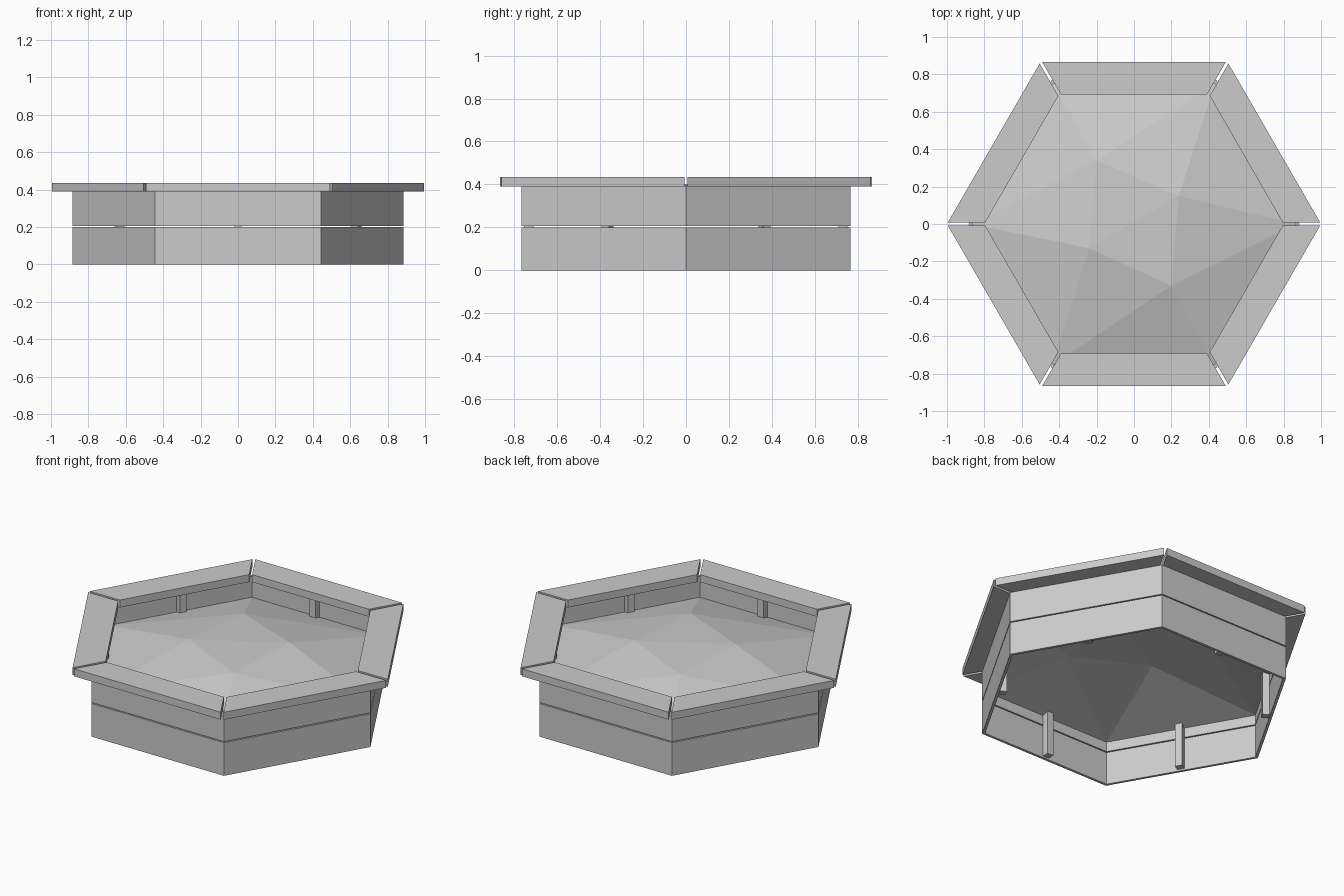
import bpy
from math import cos, sin, radians, sqrt
from mathutils import Vector

cube = bpy.data.objects.get("Cube")
if cube:
    bpy.data.objects.remove(cube)

GREY = (0.6, 0.6, 0.6, 1.0)
grey = bpy.data.materials.new("light grey")
grey.use_nodes = True
grey.diffuse_color = GREY
grey.node_tree.nodes["Principled BSDF"].inputs["Base Color"].default_value = GREY


def make(name, verts, faces):
    mesh = bpy.data.meshes.new(name)
    mesh.from_pydata(verts, [], faces)
    mesh.materials.append(grey)
    obj = bpy.data.objects.new(name, mesh)
    bpy.context.collection.objects.link(obj)
    return obj


def prism(name, outline, z0, z1):
    """Extrude a counter-clockwise outline from z0 to z1."""
    n = len(outline)
    verts = [(p[0], p[1], z) for z in (z0, z1) for p in outline]
    faces = [tuple(reversed(range(n))), tuple(range(n, 2 * n))]
    faces += [(i, (i + 1) % n, (i + 1) % n + n, i + n) for i in range(n)]
    return make(name, verts, faces)


def board_outline(angle, r_in, r_out, gap):
    """Mitred board on one hexagon side; r values are corner radii."""
    out = Vector((cos(angle), sin(angle)))
    along = Vector((-out.y, out.x))
    pts = []
    for r, side in ((r_in, -1), (r_out, -1), (r_out, 1), (r_in, 1)):
        half = r / 2 - gap / sqrt(3)
        pts.append(out * (r * sqrt(3) / 2) + along * (side * half))
    return pts


WALL_OUT, WALL_IN = 0.885, 0.867
RIM_BOTTOM, RIM_TOP = 0.39, 0.435

for i in range(6):
    a = radians(30 + 60 * i)
    # two stacked wall boards and the flat seat board on top
    wall = board_outline(a, WALL_IN, WALL_OUT, 0)
    prism(f"lower_wall_board_{i + 1}", wall, 0, 0.2)
    prism(f"upper_wall_board_{i + 1}", wall, 0.206, RIM_BOTTOM)
    prism(f"rim_board_{i + 1}", board_outline(a, 0.8, 1.0, 0.016), RIM_BOTTOM, RIM_TOP)

    # inner post at the middle of the side
    out = Vector((cos(a), sin(a)))
    along = Vector((-out.y, out.x))
    d = WALL_IN * sqrt(3) / 2
    post = [out * (d - dep) + along * s
            for dep, s in ((0.04, -0.02), (0, -0.02), (0, 0.02), (0.04, 0.02))]
    prism(f"wall_post_{i + 1}", post, 0.01, RIM_BOTTOM)

# faceted sand surface: six edge corners and four raised points
sand = [(WALL_IN * cos(radians(60 * i)), WALL_IN * sin(radians(60 * i)), 0.265)
        for i in range(6)]
sand += [(-0.2, 0.34, 0.385), (0.24, 0.15, 0.4), (-0.24, -0.13, 0.4), (0.2, -0.33, 0.39)]
BL, BR, FL, FR = 6, 7, 8, 9
make("sand", sand, [
    (1, 2, BL), (2, 3, BL), (3, FL, BL), (3, 4, FL), (4, FR, FL),
    (4, 5, FR), (5, 0, FR), (0, BR, FR), (0, 1, BR), (1, BL, BR),
    (BL, FL, BR), (FL, FR, BR)])
